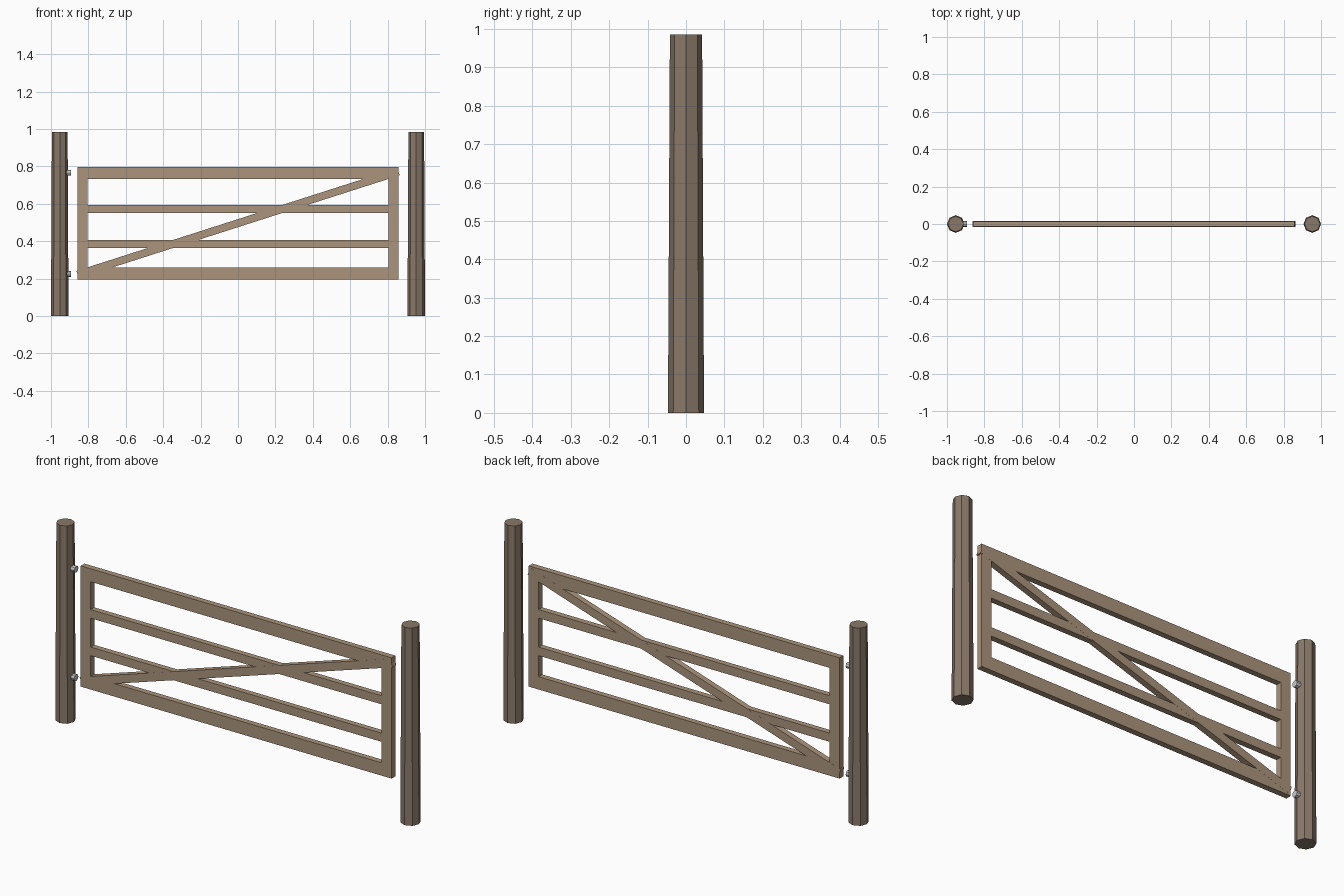
import bpy
from math import atan2, hypot, pi

if "Cube" in bpy.data.objects:
    bpy.data.objects.remove(bpy.data.objects["Cube"])


def material(name, rgb):
    m = bpy.data.materials.new(name)
    m.diffuse_color = (*rgb, 1)
    m.use_nodes = True
    m.node_tree.nodes["Principled BSDF"].inputs["Base Color"].default_value = m.diffuse_color
    return m


GATE = material("gate_wood", (0.41, 0.30, 0.20))
POST = material("post_wood", (0.25, 0.19, 0.14))


def board(name, x0, x1, z0, z1, depth=0.029, tilt=0):
    bpy.ops.mesh.primitive_cube_add(size=1, location=((x0 + x1) / 2, 0, (z0 + z1) / 2))
    o = bpy.context.object
    o.name = name
    o.scale = (x1 - x0, depth, z1 - z0)
    o.rotation_euler.y = -tilt
    o.data.materials.append(GATE)
    return o


# Tapered octagonal posts
for side, x in (("left", -0.953), ("right", 0.953)):
    bpy.ops.mesh.primitive_cone_add(vertices=8, radius1=0.047, radius2=0.042,
                                    depth=0.985, location=(x, 0, 0.4925))
    post = bpy.context.object
    post.name = side + "_post"
    post.data.materials.append(POST)

# Gate stiles
board("left_stile", -0.859, -0.804, 0.195, 0.798)
board("right_stile", 0.804, 0.859, 0.195, 0.798)

# Horizontal rails fitted between the stiles
for name, z0, z1 in (("bottom_rail", 0.195, 0.259), ("lower_middle_rail", 0.364, 0.407),
                     ("upper_middle_rail", 0.551, 0.594), ("top_rail", 0.733, 0.798)):
    board(name, -0.804, 0.804, z0, z1)

# Diagonal brace, its tips just past the stiles
half = hypot(1.716, 0.55) / 2
board("diagonal_brace", -half, half, 0.476, 0.517, 0.0296, atan2(0.55, 1.716))

# Hinge pins on the left post
for name, z in (("lower_hinge_pin", 0.225), ("upper_hinge_pin", 0.766)):
    bpy.ops.mesh.primitive_cylinder_add(vertices=8, radius=0.016, depth=0.042,
                                        location=(-0.914, 0, z), rotation=(0, pi / 2, 0))
    bpy.context.object.name = name
